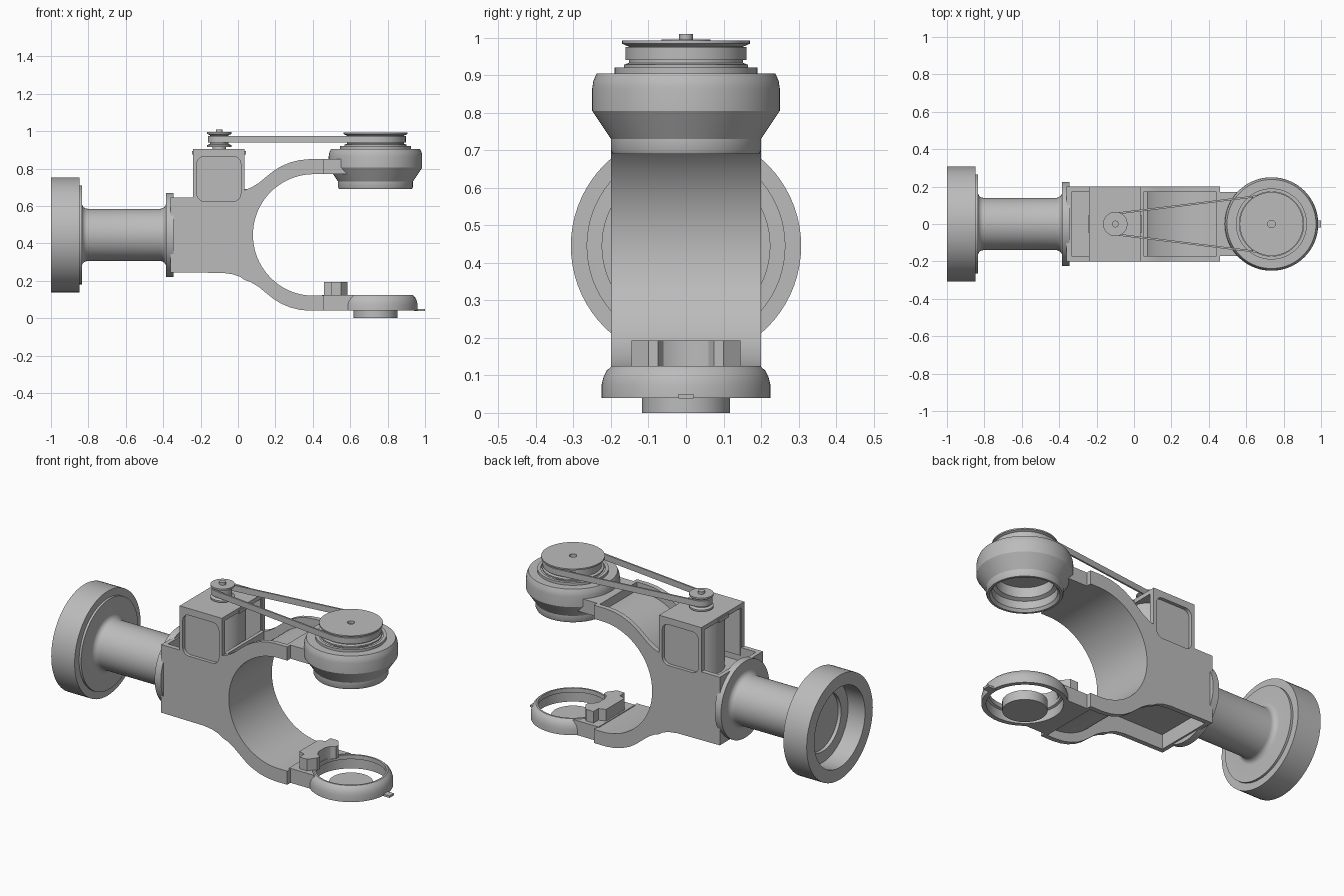
import bpy, bmesh
from math import cos, sin, pi, acos, radians

if "Cube" in bpy.data.objects:
    bpy.data.objects.remove(bpy.data.objects["Cube"])

grey = bpy.data.materials.new("plain grey")
grey.use_nodes = True
colour = (0.5, 0.5, 0.5, 1)
grey.diffuse_color = colour
grey.node_tree.nodes["Principled BSDF"].inputs["Base Color"].default_value = colour

MID = 0.445      # height of the main axis
HEAD = 0.735     # x of the two rings
MOTOR = -0.10    # x of the motor shaft
BORE = 0.405     # x of the fork's bore centre


def finish(name, bm):
    bmesh.ops.remove_doubles(bm, verts=bm.verts, dist=0.0002)
    bmesh.ops.recalc_face_normals(bm, faces=bm.faces)
    mesh = bpy.data.meshes.new(name)
    bm.to_mesh(mesh)
    bm.free()
    mesh.shade_smooth()
    mesh.set_sharp_from_angle(angle=radians(28))
    mesh.materials.append(grey)
    obj = bpy.data.objects.new(name, mesh)
    bpy.context.collection.objects.link(obj)
    return obj


def lathe(name, profile, x=0.0, axis="Z", closed=False, steps=72):
    """Turn (radius, position) points about a vertical or lengthwise axis."""
    bm = bmesh.new()
    rings = []
    for i in range(steps):
        a = 2 * pi * i / steps
        ring = []
        for r, h in profile:
            co = (x + r * cos(a), r * sin(a), h) if axis == "Z" else (h, r * cos(a), MID + r * sin(a))
            ring.append(bm.verts.new(co))
        rings.append(ring)
    n = len(profile)
    for i in range(steps):
        p, q = rings[i], rings[(i + 1) % steps]
        for j in range(n if closed else n - 1):
            k = (j + 1) % n
            bm.faces.new((p[j], p[k], q[k], q[j]))
    return finish(name, bm)


def slab(name, loops, low, high, axis="Z"):
    """Extrude outlines (later loops are holes) along z or y."""
    curve = bpy.data.curves.new(name, "CURVE")
    curve.dimensions = "2D"
    curve.fill_mode = "BOTH"
    curve.extrude = (high - low) / 2
    for loop in loops:
        spline = curve.splines.new("POLY")
        spline.points.add(len(loop) - 1)
        for point, (u, v) in zip(spline.points, loop):
            point.co = (u, v, 0, 1)
        spline.use_cyclic_u = True
    temp = bpy.data.objects.new("temp", curve)
    bpy.context.collection.objects.link(temp)
    deps = bpy.context.evaluated_depsgraph_get()
    mesh = bpy.data.meshes.new_from_object(temp.evaluated_get(deps))
    bm = bmesh.new()
    bm.from_mesh(mesh)
    bpy.data.objects.remove(temp)
    bpy.data.meshes.remove(mesh)
    mid = (low + high) / 2
    for v in bm.verts:
        x, y, z = v.co
        v.co = (x, y, z + mid) if axis == "Z" else (x, z + mid, y)
    return finish(name, bm)


def rect(x0, x1, y0, y1):
    return [(x0, y0), (x1, y0), (x1, y1), (x0, y1)]


def box(name, x0, x1, y0, y1, z0, z1):
    return slab(name, [rect(x0, x1, y0, y1)], z0, z1)


def arc(cx, cy, r, start, end, steps=40):
    return [(cx + r * cos(radians(start + (end - start) * i / steps)),
             cy + r * sin(radians(start + (end - start) * i / steps))) for i in range(steps + 1)]


def round_rect(x0, x1, y0, y1, r):
    corners = ((x1 - r, y1 - r, 0), (x0 + r, y1 - r, 90), (x0 + r, y0 + r, 180), (x1 - r, y0 + r, 270))
    return [p for cx, cy, a in corners for p in arc(cx, cy, r, a, a + 90, 6)]


# Base flange, shaft and collar turned in one piece
def fillet(x, side):
    return [(0.14 + 0.03 * (1 - sin(t)), x + side * 0.03 * (1 - cos(t)))
            for t in [i * pi / 12 for i in range(7)]]


lathe("base_flange_and_shaft",
      [(0, -0.87), (0.17, -0.87), (0.17, -0.89), (0.235, -0.89), (0.235, -1), (0.307, -1),
       (0.307, -0.848), (0.265, -0.848), (0.265, -0.835)]
      + fillet(-0.835, 1) + fillet(-0.385, -1)[::-1]
      + [(0.225, -0.385), (0.225, -0.345), (0, -0.345)], axis="X")

# Fork side walls with a window beside the motor
sweep = [(0.035, 0.685), (0.07, 0.698), (0.11, 0.722), (0.15, 0.755), (0.19, 0.787),
         (0.23, 0.812), (0.28, 0.833), (0.33, 0.845), (0.38, 0.85), (0.46, 0.85)]
shoulder = [(-0.08, 0.648), (-0.03, 0.655), (0.01, 0.668)]
under = [(x, 2 * MID - z) for x, z in shoulder + sweep]
bore = arc(BORE, MID, 0.325, 90, 270)
outline = ([(-0.36, 0.645), (-0.24, 0.645), (-0.24, 0.905), (0.035, 0.905)] + sweep
           + [(0.46, 0.77)] + bore + [(0.46, 0.12)] + under[::-1] + [(-0.36, 0.245)])
window = round_rect(-0.22, 0.015, 0.625, 0.865, 0.04)
for side, label in ((1, "left"), (-1, "right")):
    low, high = sorted((side * 0.172, side * 0.2))
    slab("fork_wall_" + label, [outline, window], low, high, "Y")
    low, high = sorted((side * 0.165, side * 0.18))
    slab("window_panel_" + label, [rect(-0.235, 0.03, 0.6, 0.89)], low, high, "Y")

# Skin of the bore and the inner webs
skin = ([(0.46, 0.77)] + bore + [(0.46, 0.12), (0.46, 0.09)]
        + arc(BORE, MID, 0.355, 270, 90) + [(0.46, 0.8)])
slab("fork_inner_skin", [skin], -0.174, 0.174, "Y")
box("back_wall", -0.36, -0.335, -0.174, 0.174, 0.245, 0.645)
box("upper_floor", -0.34, 0.09, -0.174, 0.174, 0.54, 0.565)
box("lower_floor", -0.34, 0.09, -0.174, 0.174, 0.33, 0.355)
box("upper_front_web", 0.03, 0.05, -0.174, 0.174, 0.55, 0.69)
box("upper_end_web", 0.44, 0.46, -0.174, 0.174, 0.785, 0.85)
box("lower_end_web", 0.44, 0.46, -0.174, 0.174, 0.04, 0.105)

# Narrow arms that meet the rings
for name, reach, z0, z1 in (("upper_arm", 0.21, 0.77, 0.85), ("lower_arm", 0.205, 0.04, 0.125)):
    start = 180 - 54
    end = arc(HEAD, 0, reach, start, 360 - start, 24)
    slab(name, [[(0.45, -0.17), (0.45, 0.17), (end[0][0], 0.17)] + end + [(end[-1][0], -0.17)]], z0, z1)

# Motor with its top plate and mounting bosses
lathe("motor", [(0, 0.56), (0.125, 0.56), (0.125, 0.885), (0, 0.885)], MOTOR)
box("motor_top_plate", -0.24, 0.035, -0.174, 0.174, 0.88, 0.905)
box("motor_bosses", -0.247, 0.042, -0.045, 0.045, 0.875, 0.895)

# Small drive pulley and shaft
lathe("drive_pulley",
      [(0, 0.9), (0.035, 0.9), (0.035, 0.915), (0.065, 0.915), (0.065, 0.925), (0.05, 0.932),
       (0.05, 0.978), (0.065, 0.985), (0.065, 0.995), (0.018, 0.995), (0.018, 1.01), (0, 1.01)], MOTOR)

# Large driven pulley
lathe("driven_pulley",
      [(0, 0.9), (0.14, 0.9), (0.14, 0.92), (0.165, 0.92), (0.165, 0.928), (0.152, 0.933),
       (0.152, 0.976), (0.17, 0.984), (0.17, 0.992), (0.02, 0.992), (0.02, 0.975), (0, 0.975)], HEAD)

# Belt around both pulleys
wrap = acos((0.05 - 0.152) / (HEAD - MOTOR)) * 180 / pi
belt = [arc(MOTOR, 0, 0.05 + t, wrap, 360 - wrap) + arc(HEAD, 0, 0.152 + t, -wrap, wrap)
        for t in (0.01, 0)]
slab("belt", belt, 0.94, 0.975)

# Upper bearing housing, open underneath
lathe("upper_housing",
      [(0, 0.82), (0.15, 0.82), (0.15, 0.76), (0.17, 0.75), (0.17, 0.705), (0.182, 0.69), (0.195, 0.69),
       (0.2, 0.7), (0.2, 0.73), (0.25, 0.805), (0.25, 0.865), (0.247, 0.885), (0.238, 0.905),
       (0.19, 0.905), (0.19, 0.92), (0.172, 0.92), (0.172, 0.905), (0, 0.905)], HEAD)

# Lower ring, its central hub and the end tab
lathe("lower_ring",
      [(0.2, 0.04), (0.225, 0.04), (0.225, 0.075), (0.22, 0.095), (0.212, 0.112), (0.198, 0.125),
       (0.188, 0.125), (0.188, 0.1), (0.2, 0.095)], HEAD, closed=True)
lathe("lower_hub", [(0, 0), (0.117, 0), (0.117, 0.055), (0, 0.055)], HEAD)
box("end_tab", 0.94, 1.0, -0.02, 0.02, 0.038, 0.05)

# Notched clamp block on the lower arm
half = [(0.545, 0.03), (0.56, 0.06), (0.585, 0.075), (0.585, 0.1), (0.55, 0.145), (0.5, 0.145),
        (0.5, 0.1), (0.46, 0.085)]
slab("clamp_block", [half + [(x, -y) for x, y in reversed(half)]], 0.12, 0.193)
